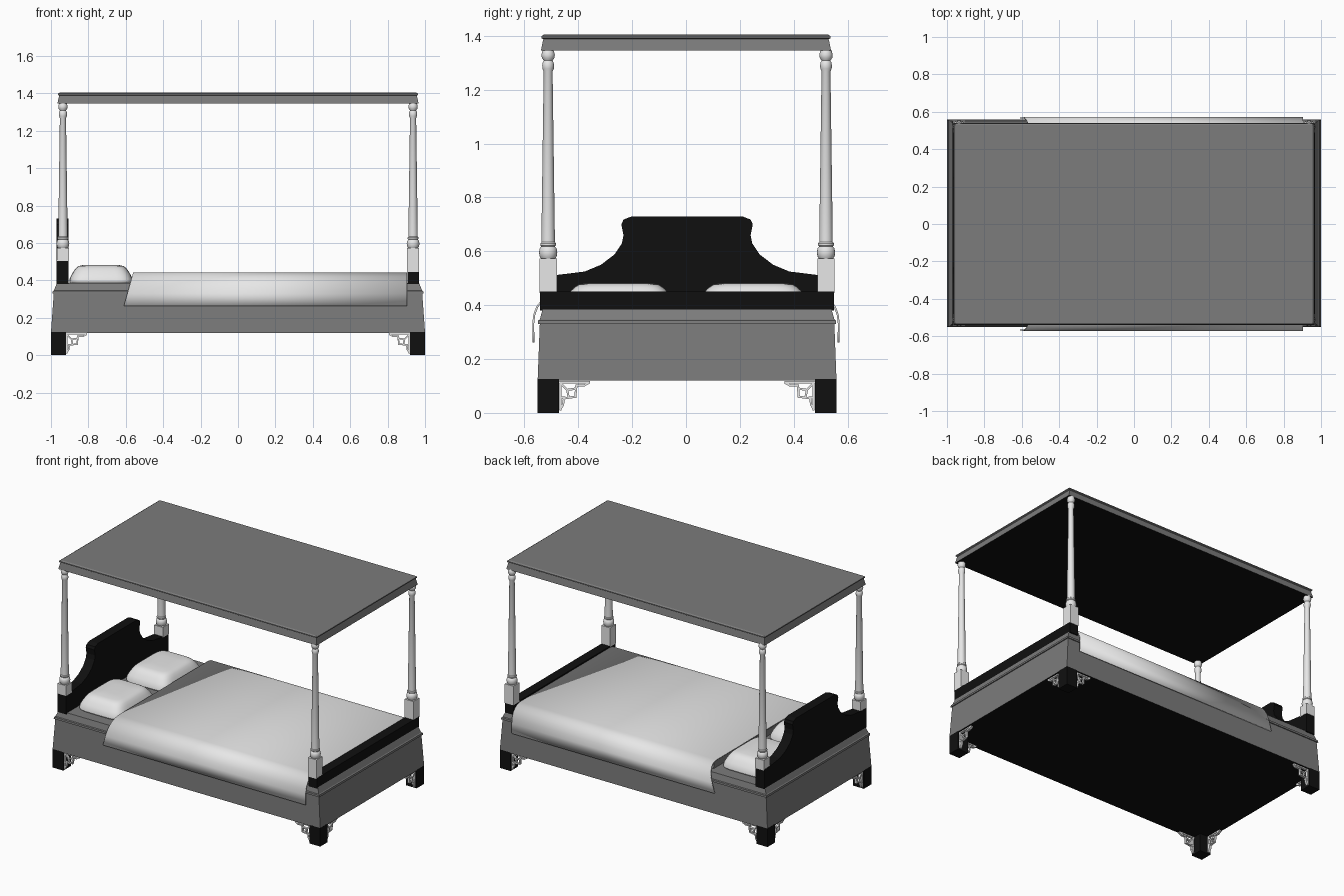
import bpy, bmesh, math
from mathutils import Vector, Matrix

if "Cube" in bpy.data.objects:
    bpy.data.objects.remove(bpy.data.objects["Cube"], do_unlink=True)


def material(name, value):
    m = bpy.data.materials.new(name)
    m.use_nodes = True
    colour = (value, value, value, 1)
    m.diffuse_color = colour
    m.node_tree.nodes["Principled BSDF"].inputs["Base Color"].default_value = colour
    return m


GREY = material("mid_grey", 0.2)
LIGHT = material("light_grey", 0.8)
BLACK = material("black", 0.005)
Y_MID = 0.004


def finish(name, bm, mats, smooth=False):
    bmesh.ops.recalc_face_normals(bm, faces=bm.faces)
    # a second material marks the underside
    if len(mats) > 1:
        for f in bm.faces:
            f.material_index = int(f.normal.z < -0.9 and f.calc_area() > 1)
    mesh = bpy.data.meshes.new(name)
    bm.to_mesh(mesh)
    bm.free()
    for m in mats:
        mesh.materials.append(m)
    ob = bpy.data.objects.new(name, mesh)
    bpy.context.collection.objects.link(ob)
    if smooth:
        bpy.ops.object.select_all(action="DESELECT")
        ob.select_set(True)
        bpy.context.view_layer.objects.active = ob
        bpy.ops.object.shade_smooth_by_angle(angle=math.radians(35))
    return ob


def skin_rings(bm, rings):
    """Join equal rings of points into a capped solid."""
    loops = [[bm.verts.new(p) for p in ring] for ring in rings]
    for a, b in zip(loops, loops[1:]):
        for i in range(len(a)):
            j = (i + 1) % len(a)
            bm.faces.new((a[i], a[j], b[j], b[i]))
    bm.faces.new(loops[0][::-1])
    bm.faces.new(loops[-1])


def stacked(name, levels, mats, cx=0, cy=Y_MID):
    """Rectangular solid through levels of (z, half x, half y)."""
    bm = bmesh.new()
    corners = ((-1, -1), (1, -1), (1, 1), (-1, 1))
    skin_rings(bm, [[(cx + sx * hx, cy + sy * hy, z) for sx, sy in corners]
                    for z, hx, hy in levels])
    return finish(name, bm, mats)


def lathe(name, profile, mat, cx, cy, sides=20):
    bm = bmesh.new()
    turn = [2 * math.pi * i / sides for i in range(sides)]
    skin_rings(bm, [[(cx + r * math.cos(t), cy + r * math.sin(t), z) for t in turn]
                    for r, z in profile])
    return finish(name, bm, [mat], True)


# Bed frame with tapering sides and a moulded lip
stacked("bed_frame", [(0.12, 1, 0.555), (0.33, 0.985, 0.547), (0.33, 0.992, 0.554),
                      (0.343, 0.99, 0.553), (0.347, 0.984, 0.547), (0.387, 0.968, 0.536)],
        [GREY, BLACK])

# Canopy with a thin projecting rim
stacked("canopy", [(1.345, 0.966, 0.539), (1.388, 0.956, 0.53), (1.392, 0.963, 0.537),
                   (1.399, 0.963, 0.537), (1.405, 0.952, 0.528)], [GREY, BLACK], cy=0)

# Footboard rail
stacked("footboard", [(0.38, 0.032, 0.546), (0.45, 0.032, 0.546)], [BLACK], cx=0.937)

# Headboard: mirrored half outline, extruded along x
half = [(0.546, 0.38), (0.546, 0.51), (0.485, 0.512), (0.38, 0.525), (0.32, 0.55),
        (0.27, 0.588), (0.242, 0.63), (0.236, 0.66), (0.244, 0.7), (0.236, 0.718), (0.205, 0.73)]
outline = half + [(-y, z) for y, z in reversed(half)]
bm = bmesh.new()
skin_rings(bm, [[(x, y + Y_MID, z) for y, z in outline] for x in (-0.97, -0.905)])
finish("headboard", bm, [BLACK])

# Turned posts on square blocks
POST = [(0.026, 0.572), (0.032, 0.582), (0.034, 0.597), (0.031, 0.612), (0.025, 0.618),
        (0.029, 0.622), (0.029, 0.63), (0.025, 0.634), (0.025, 0.65), (0.0165, 1.268),
        (0.021, 1.278), (0.022, 1.29), (0.02, 1.302), (0.016, 1.308), (0.023, 1.318),
        (0.025, 1.33), (0.022, 1.342), (0.018, 1.35)]
for end, sx in (("head", -1), ("foot", 1)):
    for side, sy in (("right", -1), ("left", 1)):
        tag = f"{end}_{side}"
        x, y = sx * 0.936, sy * 0.516 + Y_MID
        lathe(f"post_{tag}", POST, LIGHT, x, y)
        low = 0.505 if sx < 0 else 0.445
        stacked(f"post_block_{tag}", [(low, 0.032, 0.032), (0.574, 0.032, 0.032)],
                [LIGHT], x, y)

# Pierced corner bracket: strokes in (distance from leg, height)
STROKES = [[(0, 0.114), (0.11, 0.114)], [(0.005, 0.115), (0.005, 0.012)],
           [(0.108, 0.11), (0.092, 0.102), (0.064, 0.102), (0.06, 0.06), (0.018, 0.054),
            (0.014, 0.03), (0.005, 0.014)],
           [(0.008, 0.056), (0.02, 0.056)], [(0.035, 0.058), (0.03, 0.085), (0.06, 0.09)],
           [(0.008, 0.108), (0.03, 0.085)]]


def bracket(name, corner, direction, across):
    bm = bmesh.new()
    for stroke in STROKES:
        for (u0, z0), (u1, z1) in zip(stroke, stroke[1:]):
            a, b = Vector((u0, z0)), Vector((u1, z1))
            along = (b - a).normalized() * 0.004
            n = Vector((-along.y, along.x))
            quad = (a - along + n, a - along - n, b + along - n, b + along + n)
            skin_rings(bm, [[corner + direction * p.x + across * d + Vector((0, 0, p.y))
                             for p in quad] for d in (0.008, 0.024)])
    finish(name, bm, [LIGHT])


# Square legs, each with a bracket along both sides
for end, sx in (("head", -1), ("foot", 1)):
    for side, sy in (("right", -1), ("left", 1)):
        tag = f"{end}_{side}"
        stacked(f"leg_{tag}", [(0, 0.04, 0.04), (0.125, 0.04, 0.04)], [BLACK],
                sx * 0.96, sy * 0.515 + Y_MID)
        dx, dy = Vector((-sx, 0, 0)), Vector((0, -sy, 0))
        bracket(f"long_bracket_{tag}", Vector((sx * 0.92, sy * 0.555 + Y_MID, 0)), dx, dy)
        bracket(f"short_bracket_{tag}", Vector((sx, sy * 0.475 + Y_MID, 0)), dy, dx)

# Mattress under the blanket
stacked("mattress", [(0.38, 0.725, 0.5), (0.434, 0.725, 0.49)], [GREY], cx=0.17, cy=0)

# Blanket: draped sheet whose head edge slants at the sides
drape = [(0.57, 0.262), (0.571, 0.33), (0.567, 0.365), (0.556, 0.395), (0.537, 0.42),
         (0.512, 0.436), (0.48, 0.443)]
section = drape + [(-y, z) for y, z in reversed(drape)]
bm = bmesh.new()
rows = [(bm.verts.new((-0.56 - (0.443 - z) * 0.28, y, z)), bm.verts.new((0.903, y, z)))
        for y, z in section]
for (a, b), (c, d) in zip(rows, rows[1:]):
    bm.faces.new((a, b, d, c))
blanket = finish("blanket", bm, [LIGHT], True)
mod = blanket.modifiers.new("thickness", "SOLIDIFY")
mod.thickness = 0.007
mod.offset = -1 if blanket.data.polygons[len(drape) - 1].normal.z > 0 else 1

# Pillows: soft rounded slabs
LAYERS = [(0.38, 0.97), (0.392, 1), (0.41, 0.985), (0.43, 0.93), (0.45, 0.86),
          (0.466, 0.79), (0.476, 0.71), (0.481, 0.6), (0.483, 0.3)]


def soft(v):
    return math.copysign(abs(v) ** 0.38, v)


for side, sy in (("right", -1), ("left", 1)):
    bm = bmesh.new()
    turn = [2 * math.pi * i / 40 for i in range(40)]
    skin_rings(bm, [[(-0.732 + 0.17 * s * soft(math.cos(t)),
                      sy * 0.25 + 0.21 * s * soft(math.sin(t)), z) for t in turn]
                    for z, s in LAYERS])
    finish(f"pillow_{side}", bm, [LIGHT], True)
